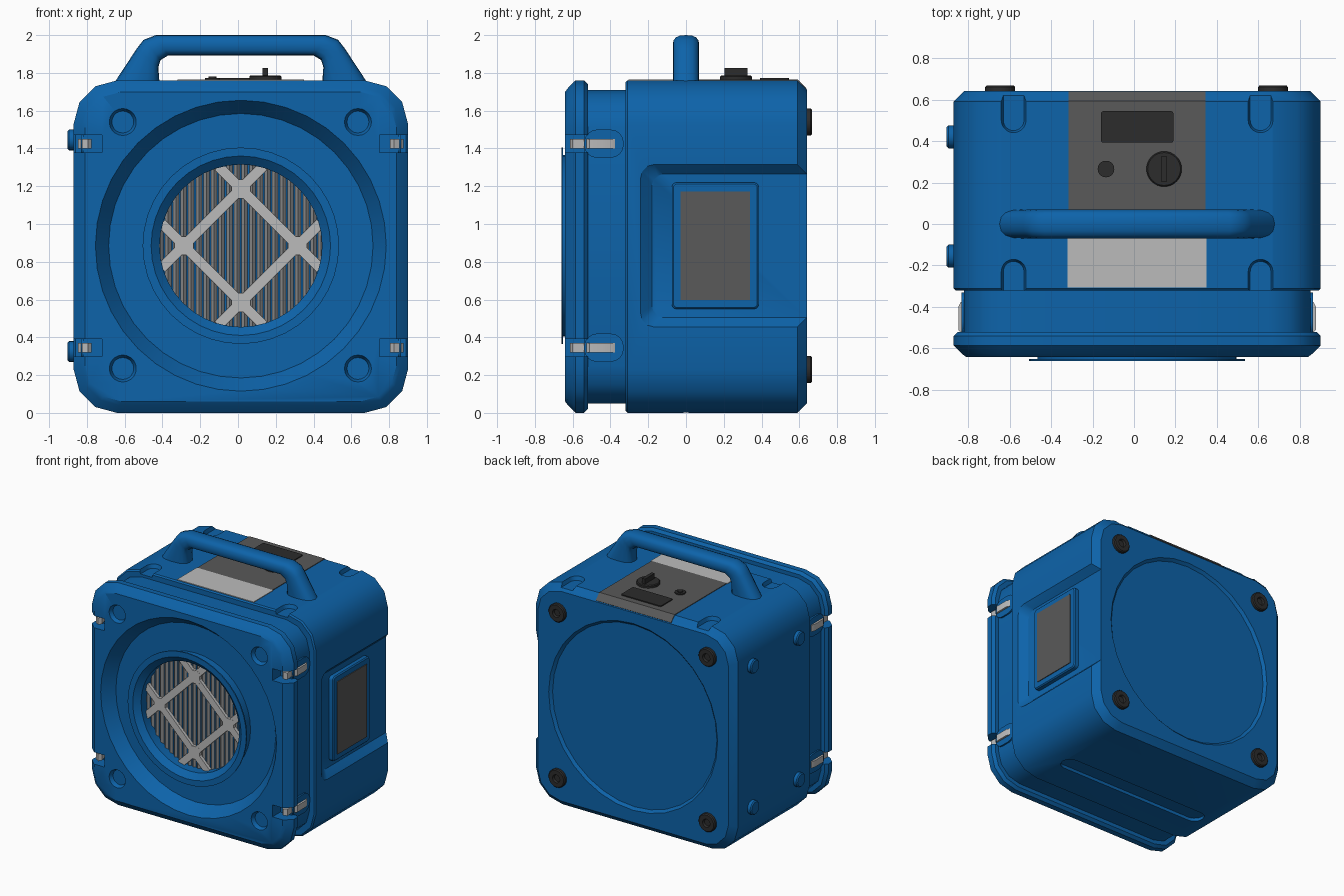
import bpy, bmesh, math
from mathutils import Vector

if "Cube" in bpy.data.objects:
    bpy.data.objects.remove(bpy.data.objects["Cube"])

CX, CZ = 0.015, 0.88           # centre of the case in x and z


def material(name, rgb):
    m = bpy.data.materials.new(name)
    m.diffuse_color = (*rgb, 1)
    m.use_nodes = True
    m.node_tree.nodes["Principled BSDF"].inputs["Base Color"].default_value = m.diffuse_color
    return m


BLUE = material("blue_plastic", (0.004, 0.125, 0.40))
DARK = material("dark_grey", (0.10, 0.10, 0.10))
BLACK = material("black_rubber", (0.025, 0.025, 0.025))
LIGHT = material("light_grey", (0.50, 0.50, 0.50))
PLEAT = material("filter_grey", (0.27, 0.27, 0.27))


def finish(bm, name, mat):
    bmesh.ops.recalc_face_normals(bm, faces=bm.faces)
    me = bpy.data.meshes.new(name)
    bm.to_mesh(me)
    bm.free()
    me.materials.append(mat)
    ob = bpy.data.objects.new(name, me)
    bpy.context.collection.objects.link(ob)
    return ob


def smooth(ob, angle=35):
    bpy.ops.object.select_all(action='DESELECT')
    ob.select_set(True)
    bpy.context.view_layer.objects.active = ob
    bpy.ops.object.shade_smooth_by_angle(angle=math.radians(angle))


def skin(name, rings, mat, loop=False, shade=True):
    """Join equal rings of 3D points; cap both ends unless the rings loop."""
    bm = bmesh.new()
    vs = [[bm.verts.new(p) for p in r] for r in rings]
    n = len(vs[0])
    pairs = list(zip(vs, vs[1:])) + ([(vs[-1], vs[0])] if loop else [])
    for a, b in pairs:
        for i in range(n):
            bm.faces.new((a[i], a[(i + 1) % n], b[(i + 1) % n], b[i]))
    if not loop:
        bm.faces.new(vs[0])
        bm.faces.new(vs[-1])
    ob = finish(bm, name, mat)
    if shade:
        smooth(ob)
    return ob


def loft(name, axis, sections, mat=BLUE, loop=False):
    """sections: (2D outline, position along axis)."""
    put = {'x': lambda a, b, t: (t, a, b), 'y': lambda a, b, t: (a, t, b),
           'z': lambda a, b, t: (a, b, t)}[axis]
    return skin(name, [[put(a, b, t) for a, b in pts] for pts, t in sections], mat, loop)


def circle(cx, cy, r, n=32):
    return [(cx + r * math.cos(2 * math.pi * i / n), cy + r * math.sin(2 * math.pi * i / n))
            for i in range(n)]


def rrect(cx, cy, hw, hh, r, seg=3):
    pts = []
    for k, (sx, sy) in enumerate(((1, 1), (-1, 1), (-1, -1), (1, -1))):
        for i in range(seg + 1):
            a = math.pi / 2 * (k + i / seg)
            pts.append((cx + sx * (hw - r) + r * math.cos(a), cy + sy * (hh - r) + r * math.sin(a)))
    return pts


def box(name, x, y, z, mat):
    return loft(name, 'z', [([(x[0], y[0]), (x[1], y[0]), (x[1], y[1]), (x[0], y[1])], t) for t in z], mat)


def shell(inset):
    return rrect(CX, CZ, 0.885 - inset, 0.88 - inset, 0.23 - inset * 0.6)


def cut(ob, cutters):
    for c in cutters:
        m = ob.modifiers.new("cut", 'BOOLEAN')
        m.operation, m.solver, m.object = 'DIFFERENCE', 'EXACT', c
    dg = bpy.context.evaluated_depsgraph_get()
    me = bpy.data.meshes.new_from_object(ob.evaluated_get(dg))
    ob.modifiers.clear()
    ob.data = me
    for c in cutters:
        bpy.data.objects.remove(c)
    smooth(ob)


# Main case: side recess, stacking slots, handle groove and round back recess
case = loft("main_case", 'y', [(shell(0.01), -0.32), (shell(0), -0.31), (shell(0), 0.59), (shell(0.05), 0.64)])
cutters = [
    loft("side_cut", 'x', [(rrect(0.4, 0.885, 0.58, 0.38, 0.06), 0.85),
                           (rrect(0.4, 0.885, 0.70, 0.48, 0.08), 0.95)]),
    loft("groove_cut", 'z', [(rrect(CX, 0, 0.66, 0.07, 0.07, 5), t) for t in (-0.05, 0.025)]),
    loft("back_cut", 'y', [(circle(CX, 0.885, 0.72), 0.62), (circle(CX, 0.885, 0.78), 0.68)])]
for x in (-0.58, 0.61):
    for y, h in ((0.64, 0.2), (-0.37, 0.2)):
        cutters.append(loft("slot_cut", 'z', [(rrect(x, y, 0.05, h - 0.01, 0.05, 5), 1.73),
                                              (rrect(x, y, 0.07, h + 0.01, 0.07, 5), 1.79)]))
cut(case, cutters)

# Neck between the case and the front cover
loft("neck", 'y', [(shell(0.05), -0.54), (shell(0.05), -0.30)])

# Front cover: cone recess, filter opening, screw dimples and latch notches
cover = loft("front_cover", 'y', [(shell(0.06), -0.64), (shell(0.04), -0.625), (shell(0), -0.585),
                                  (shell(0), -0.54), (shell(0.02), -0.52)])
cutters = [
    loft("cone_cut", 'y', [(circle(CX, 0.885, 0.70, 40), -0.55), (circle(CX, 0.885, 0.77, 40), -0.64),
                           (circle(CX, 0.885, 0.785, 40), -0.66)]),
    loft("opening_cut", 'y', [(circle(CX, 0.885, 0.45), t) for t in (-0.70, -0.53)])]
for x in (-0.61, 0.635):
    for z in (0.235, 1.54):
        cutters.append(loft("dimple_cut", 'y', [(circle(x, z, 0.058, 20), -0.61), (circle(x, z, 0.076, 20), -0.65)]))
LATCH_Z = (0.345, 1.425)
for s in (-1, 1):
    for z in LATCH_Z:
        xs = sorted((CX + s * 0.735, CX + s * 0.95))
        cutters.append(box("notch_cut", xs, (-0.70, -0.50), (z - 0.047, z + 0.047), BLUE))
cut(cover, cutters)

# Inlet tube with thin flange, as a revolved profile
profile = [(0.48, -0.53), (0.48, -0.65), (0.52, -0.65), (0.52, -0.66), (0.475, -0.66), (0.43, -0.62), (0.43, -0.53)]
loft("inlet_flange", 'y', [(circle(CX, 0.885, r, 40), y) for r, y in profile], BLUE, loop=True)

# Pleated filter
bm = bmesh.new()
R, N, prev = 0.445, 44, None
for i in range(N + 1):
    dx = -R + 2 * R * i / N
    h = math.sqrt(max(R * R - dx * dx, 0.0004))
    y = -0.555 if i % 2 else -0.536
    pair = [bm.verts.new((CX + dx, y, 0.885 + k * h)) for k in (-1, 1)]
    if prev:
        bm.faces.new((prev[0], pair[0], pair[1], prev[1]))
    prev = pair
pleats = finish(bm, "filter_pleats", PLEAT)
if pleats.data.polygons[N // 2].normal.y > 0:
    pleats.data.flip_normals()

# Diagonal filter grid with small gussets at the crossings
d = math.sqrt(0.5)
for s in (-1, 1):
    for o in (-0.213, 0.213):
        quad = [(u, o + w) for u, w in ((-0.382, -0.027), (0.382, -0.027), (0.382, 0.027), (-0.382, 0.027))]
        pts = [(CX + d * (u - s * v), 0.885 + d * (s * u + v)) for u, v in quad]
        loft("filter_grid_bar", 'y', [(pts, t) for t in (-0.575, -0.55)], LIGHT)
for dx, dz in ((0.3, 0), (-0.3, 0), (0, 0.3), (0, -0.3)):
    loft("filter_grid_joint", 'y', [(rrect(CX + dx, 0.885 + dz, 0.05, 0.05, 0.015), t) for t in (-0.5755, -0.55)], LIGHT)

# Latches and their pads
lever = [(0.79, -0.595), (0.81, -0.615), (0.84, -0.60), (0.835, -0.54), (0.862, -0.51),
         (0.862, -0.40), (0.85, -0.375), (0.825, -0.375), (0.81, -0.52)]
for s in (-1, 1):
    for z in LATCH_Z:
        loft("latch", 'z', [([(CX + s * x, y) for x, y in lever], z + t) for t in (-0.026, 0.026)], LIGHT)
        loft("latch_pad", 'x', [(rrect(-0.435, z, 0.105, 0.075, 0.07, 4), CX + s * t) for t in (0.80, 0.847)])

# Carry handle: rounded section swept between outer and inner outlines
half = [((-0.675, 1.74), (-0.43, 1.74)), ((-0.55, 1.93), (-0.437, 1.83)), ((-0.515, 1.975), (-0.425, 1.868)),
        ((-0.45, 2.0), (-0.385, 1.892))]
stations = half + [((-a[0], a[1]), (-b[0], b[1])) for a, b in reversed(half)]
rings = []
for (ox, oz), (ix, iz) in stations:
    o, i = Vector((ox + CX, 0, oz)), Vector((ix + CX, 0, iz))
    ring = []
    for k in range(16):
        c, s = math.cos(math.pi * k / 8), math.sin(math.pi * k / 8)
        c, s = (math.copysign(abs(v) ** 0.75, v) for v in (c, s))
        ring.append((o + i) / 2 + (o - i) / 2 * c + Vector((0, 0.07 * s, 0)))
    rings.append(ring)
skin("carry_handle", rings, BLUE)

# Top control panel, label, display, knob and button
panel = [(-0.06, 1.75), (-0.06, 1.765), (0.592, 1.765), (0.638, 1.719), (0.62, 1.70), (0.58, 1.75)]
loft("control_panel", 'x', [(panel, -0.315), (panel, 0.345)], DARK)
box("top_label", (-0.32, 0.35), (-0.305, -0.06), (1.755, 1.765), LIGHT)
loft("display", 'z', [(rrect(0.015, 0.468, 0.175, 0.076, 0.012), t) for t in (1.76, 1.773)], BLACK)
loft("knob_base", 'z', [(circle(0.145, 0.265, 0.085), 1.76), (circle(0.145, 0.265, 0.085), 1.78),
                        (circle(0.145, 0.265, 0.079), 1.786)], BLACK)
box("knob_grip", (0.131, 0.158), (0.205, 0.325), (1.78, 1.825), BLACK)
loft("button_ring", 'z', [(circle(-0.135, 0.265, 0.04, 20), t) for t in (1.76, 1.774)], BLACK)
loft("button_cap", 'z', [(circle(-0.135, 0.265, 0.02, 16), t) for t in (1.77, 1.781)], BLACK)

# Side plate with label
loft("side_plate", 'x', [(rrect(0.155, 0.885, 0.23, 0.335, 0.025), 0.84), (rrect(0.155, 0.885, 0.23, 0.335, 0.025), 0.88),
                         (rrect(0.155, 0.885, 0.222, 0.327, 0.02), 0.888)])
loft("side_label", 'x', [(rrect(0.155, 0.885, 0.185, 0.2875, 0.004), t) for t in (0.885, 0.894)], DARK)

# Rubber feet on the back, each with a screw socket
for x in (-0.645, 0.67):
    for z in (0.23, 1.54):
        foot = [(0.072, 0.63), (0.072, 0.66), (0.065, 0.668), (0.032, 0.668), (0.026, 0.652)]
        loft("back_foot", 'y', [(circle(x, z, r, 24), t) for r, t in foot], BLACK)

# Round standing nubs on the left side
for y in (-0.155, 0.42):
    for z in (0.325, 1.445):
        loft("side_nub", 'x', [(circle(y, z, r, 20), t) for r, t in
                               ((0.055, -0.86), (0.055, -0.895), (0.047, -0.903))])
